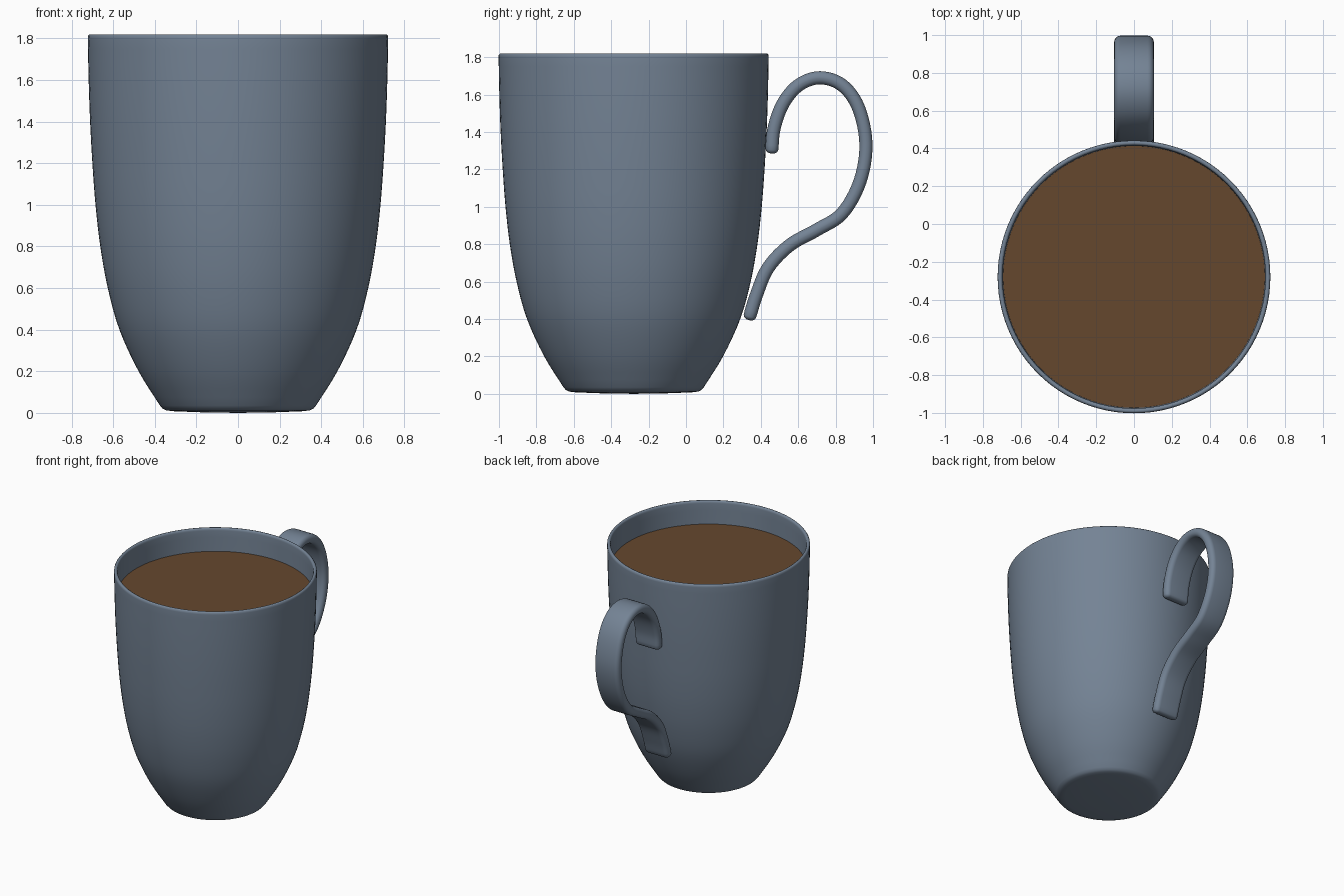
import bpy, bmesh, math
from mathutils import Vector

if "Cube" in bpy.data.objects:
    bpy.data.objects.remove(bpy.data.objects["Cube"])

CY = -0.28  # centre of the cup in y


def material(name, rgb):
    m = bpy.data.materials.new(name)
    m.diffuse_color = (*rgb, 1)
    m.use_nodes = True
    m.node_tree.nodes["Principled BSDF"].inputs["Base Color"].default_value = m.diffuse_color
    return m


glaze = material("slate blue glaze", (0.175, 0.228, 0.30))
coffee = material("coffee brown", (0.13, 0.064, 0.027))


def finish(bm, name, mat, angle=50):
    bmesh.ops.recalc_face_normals(bm, faces=bm.faces)
    me = bpy.data.meshes.new(name)
    bm.to_mesh(me)
    bm.free()
    ob = bpy.data.objects.new(name, me)
    bpy.context.collection.objects.link(ob)
    me.materials.append(mat)
    bpy.context.view_layer.objects.active = ob
    ob.select_set(True)
    bpy.ops.object.shade_smooth_by_angle(angle=math.radians(angle))
    ob.select_set(False)
    return ob


def spline(points, steps):
    """Catmull-Rom curve through 2D points."""
    p = [Vector(q) for q in points]
    p = [2 * p[0] - p[1]] + p + [2 * p[-1] - p[-2]]
    out = []
    for i in range(1, len(p) - 2):
        a, b, c, d = p[i - 1:i + 3]
        for s in range(steps):
            t = s / steps
            out.append(0.5 * (2 * b + (c - a) * t + (2 * a - 5 * b + 4 * c - d) * t * t
                              + (3 * b - a - 3 * c + d) * t ** 3))
    return out + [p[-2]]


def bridge(bm, rings):
    for a, b in zip(rings, rings[1:]):
        n = len(a)
        for i in range(n):
            bm.faces.new((a[i], a[(i + 1) % n], b[(i + 1) % n], b[i]))


# Cup: closed profile of outer wall, rounded rim and inner wall, turned
wall = spline([(0.375, 0.035), (0.478, 0.2), (0.57, 0.4), (0.626, 0.6), (0.662, 0.8),
               (0.685, 1.0), (0.70, 1.2), (0.711, 1.4), (0.718, 1.6), (0.722, 1.80)], 4)
outer = [(0.18, 0.003), (0.31, 0.008), (0.345, 0.012), (0.362, 0.02)] + [tuple(v) for v in wall]
rim = [(0.721, 1.812), (0.715, 1.819), (0.707, 1.82), (0.700, 1.816), (0.697, 1.808)]
inner = [(v.x - 0.026, v.y) for v in reversed(wall) if v.y > 0.08] + [(0.3, 0.07)]
bm = bmesh.new()
N = 96
rings = [[bm.verts.new((r * math.cos(2 * math.pi * i / N), CY + r * math.sin(2 * math.pi * i / N), z))
          for i in range(N)] for r, z in outer + rim + inner]
bridge(bm, rings)
for ring, z in ((rings[0], 0.0), (rings[-1], 0.07)):
    c = bm.verts.new((0, CY, z))
    for i in range(N):
        bm.faces.new((ring[i], ring[(i + 1) % N], c))
finish(bm, "cup", glaze)

# Coffee surface just below the rim
bm = bmesh.new()
bmesh.ops.create_circle(bm, cap_ends=True, segments=N, radius=0.698)
bmesh.ops.translate(bm, verts=bm.verts, vec=(0, CY, 1.64))
ob = finish(bm, "coffee", coffee)
if ob.data.polygons[0].normal.z < 0:
    ob.data.flip_normals()

# Handle: rounded strap swept along an S-shaped path in the yz plane
path = spline([(0.458, 1.285), (0.470, 1.415), (0.518, 1.55), (0.602, 1.65), (0.715, 1.69),
               (0.835, 1.65), (0.922, 1.53), (0.962, 1.335), (0.930, 1.135), (0.835, 0.965),
               (0.70, 0.877), (0.555, 0.795), (0.44, 0.675), (0.377, 0.53), (0.335, 0.395)], 6)
HW, HT, R = 0.105, 0.035, 0.033  # half width, half thickness, edge radius


def section(inset):
    r = max(R - inset, 0.003)
    w, t = HW - inset - r, HT - inset - r
    pts = []
    for k, (sx, st) in enumerate(((1, 1), (-1, 1), (-1, -1), (1, -1))):
        for j in range(6):
            a = math.pi / 2 * (k + j / 5)
            pts.append((sx * w + r * math.cos(a), st * t + r * math.sin(a)))
    return pts


bm = bmesh.new()
rings = []


def add_ring(p, tangent, inset):
    n = Vector((-tangent.y, tangent.x))
    rings.append([bm.verts.new((x, p.x + n.x * t, p.y + n.y * t)) for x, t in section(inset)])


tangents = [(path[min(i + 1, len(path) - 1)] - path[max(i - 1, 0)]).normalized()
            for i in range(len(path))]
E = 0.028  # end rounding
caps = [(E * (1 - math.cos(a)), E * (1 - math.sin(a)))
        for a in (math.pi / 2 * k / 5 for k in range(5))]
for along, inset in caps:
    add_ring(path[0] + tangents[0] * along, tangents[0], inset)
for p, t in list(zip(path, tangents))[2:-2]:
    add_ring(p, t, 0)
for along, inset in reversed(caps):
    add_ring(path[-1] - tangents[-1] * along, tangents[-1], inset)
bridge(bm, rings)
bm.faces.new(rings[0])
bm.faces.new(rings[-1])
finish(bm, "handle", glaze)
